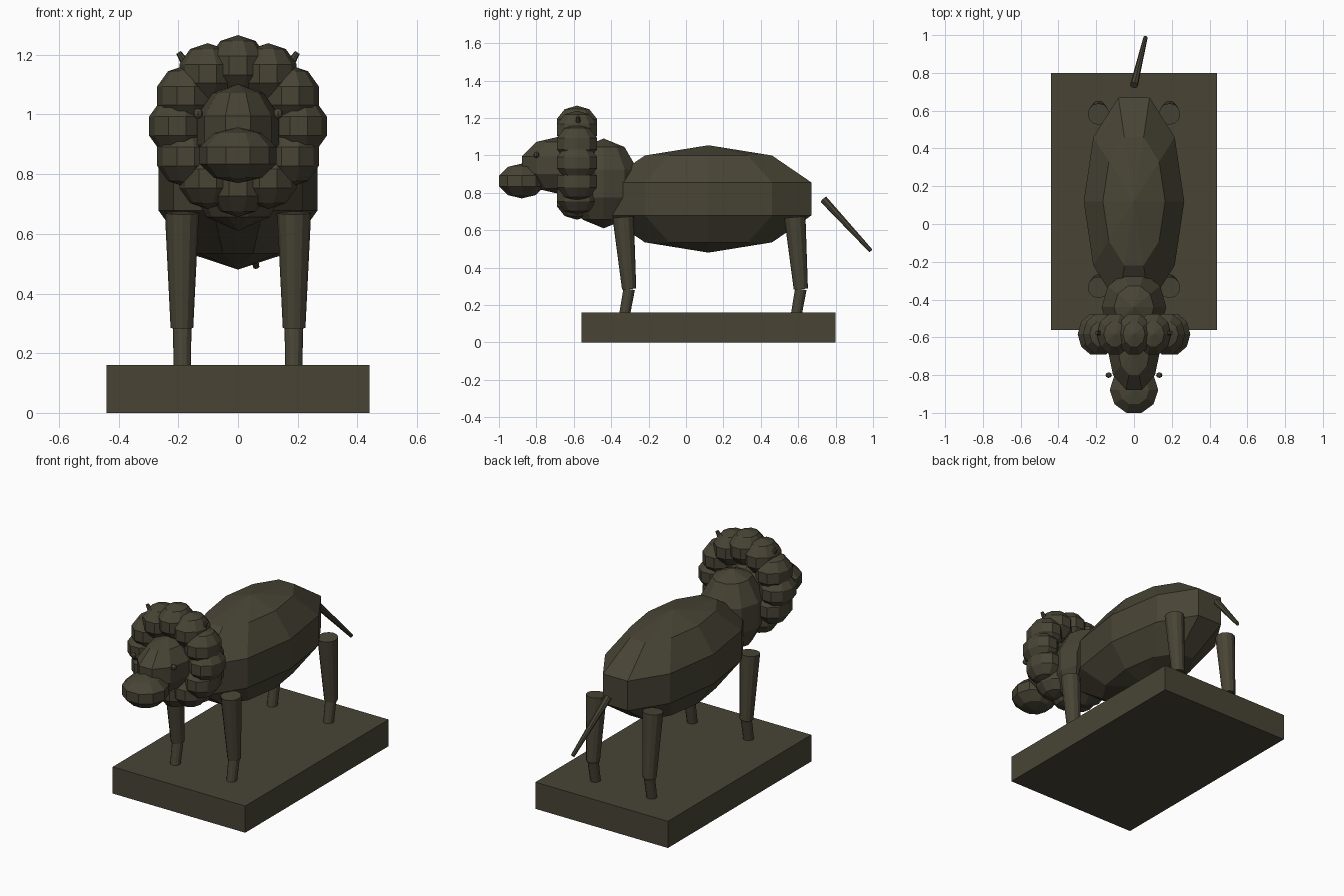
import bpy, bmesh
from math import sin, cos, pi
from mathutils import Vector, Matrix

if "Cube" in bpy.data.objects:
    bpy.data.objects.remove(bpy.data.objects["Cube"])

bronze = bpy.data.materials.new("dark_bronze")
bronze.diffuse_color = (0.065, 0.058, 0.036, 1)
bronze.use_nodes = True
bronze.node_tree.nodes["Principled BSDF"].inputs["Base Color"].default_value = bronze.diffuse_color


def finish(name, bm):
    bmesh.ops.recalc_face_normals(bm, faces=bm.faces)
    mesh = bpy.data.meshes.new(name)
    bm.to_mesh(mesh)
    bm.free()
    mesh.materials.append(bronze)
    obj = bpy.data.objects.new(name, mesh)
    bpy.context.collection.objects.link(obj)
    return obj


def ball(name, center, radii, segs=10, rings=5):
    """Faceted ellipsoid with poles on z and a vertex column on the x axis."""
    bm = bmesh.new()
    c, r = Vector(center), Vector(radii)

    def point(i, j):
        t, a = pi * j / rings, 2 * pi * i / segs
        return bm.verts.new(c + r * Vector((sin(t) * cos(a), sin(t) * sin(a), cos(t))))

    top, bottom = point(0, 0), point(0, rings)
    loops = [[point(i, j) for i in range(segs)] for j in range(1, rings)]
    for i in range(segs):
        k = (i + 1) % segs
        bm.faces.new((top, loops[0][i], loops[0][k]))
        bm.faces.new((bottom, loops[-1][k], loops[-1][i]))
        for a, b in zip(loops, loops[1:]):
            bm.faces.new((a[i], b[i], b[k], a[k]))
    return finish(name, bm)


def rod(name, start, end, r1, r2, segs=12):
    """Tapered cylinder from start to end."""
    a, b = Vector(start), Vector(end)
    d = b - a
    turn = d.to_track_quat('Z', 'Y').to_matrix().to_4x4()
    bm = bmesh.new()
    bmesh.ops.create_cone(bm, cap_ends=True, segments=segs, radius1=r1, radius2=r2,
                          depth=d.length, matrix=Matrix.Translation((a + b) / 2) @ turn)
    return finish(name, bm)


# plinth
bm = bmesh.new()
bmesh.ops.create_cube(bm, size=1, matrix=Matrix.Translation((0, 0.12, 0.08))
                      @ Matrix.Diagonal((0.88, 1.36, 0.16, 1)))
finish("plinth", bm)

# trunk, neck and head
ball("body", (0, 0.12, 0.767), (0.28, 0.608, 0.287))
ball("neck", (0, -0.44, 0.85), (0.18, 0.2, 0.24))
ball("head", (0, -0.67, 0.947), (0.145, 0.23, 0.155))
ball("muzzle", (0, -0.878, 0.863), (0.135, 0.135, 0.093))

# ring of mane tufts
for i in range(12):
    a = i * pi / 6
    ball("mane_tuft", (0.203 * cos(a), -0.583, 0.961 + 0.203 * sin(a)), (0.1, 0.118, 0.102))

# paired parts
for side, s in (("left", 1), ("right", -1)):
    ball("eye_" + side, (s * 0.134, -0.8, 1.003), (0.017, 0.015, 0.017), 8, 6)
    rod("ear_" + side, (s * 0.15, -0.577, 1.13), (s * 0.199, -0.577, 1.208), 0.022, 0.009, 8)
    for place, y in (("front", 0), ("back", 0.918)):
        # upper leg leans back, lower leg leans forward
        rod(f"{place}_upper_leg_{side}", (s * 0.188, y - 0.336, 0.67),
            (s * 0.188, y - 0.304, 0.285), 0.057, 0.038)
        rod(f"{place}_lower_leg_{side}", (s * 0.187, y - 0.304, 0.285),
            (s * 0.187, y - 0.328, 0.15), 0.031, 0.029)

# tail
rod("tail", (0, 0.735, 0.765), (0.061, 0.988, 0.49), 0.021, 0.011, 8)
